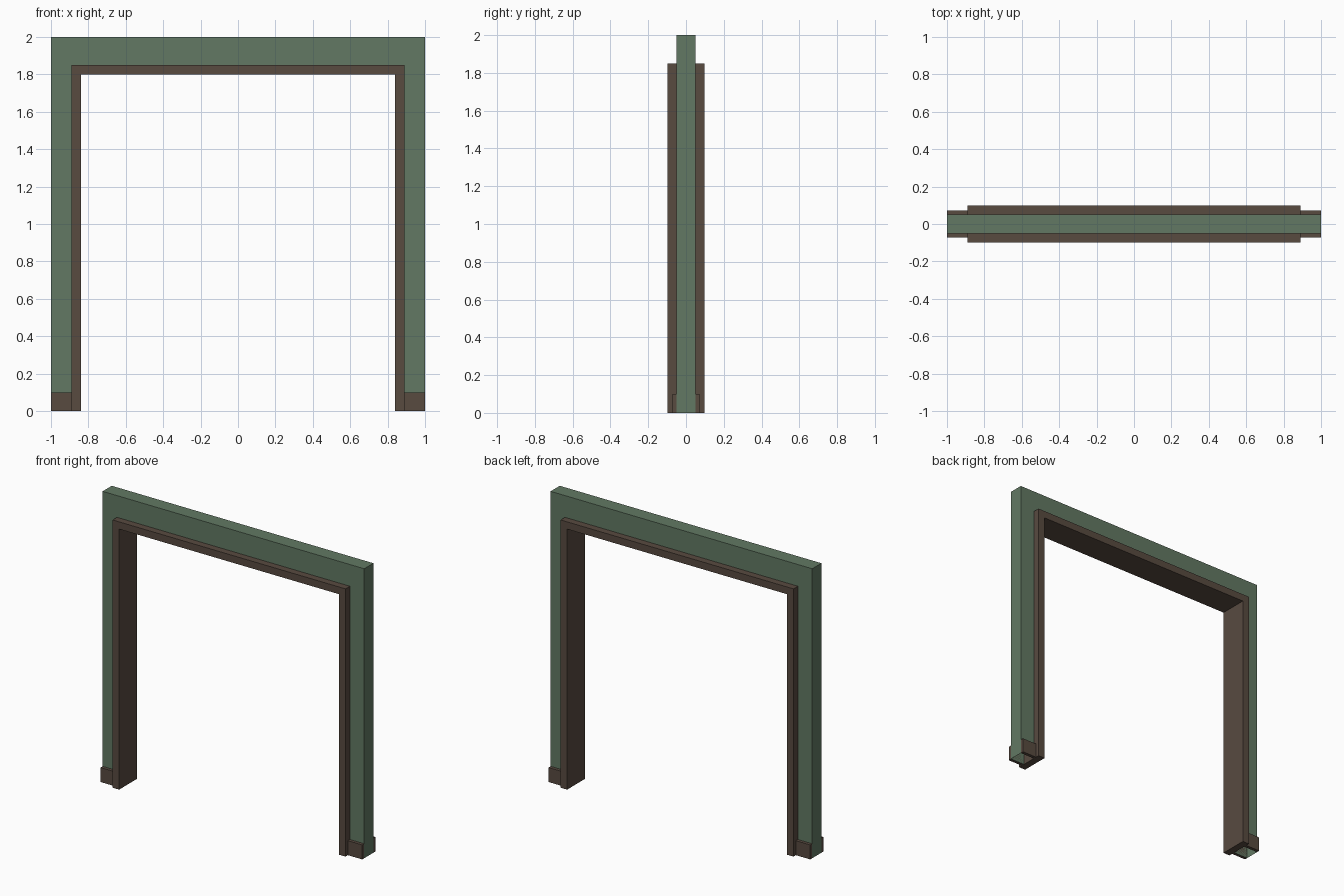
import bpy
import bmesh

if "Cube" in bpy.data.objects:
    bpy.data.objects.remove(bpy.data.objects["Cube"])


def material(name, rgb):
    m = bpy.data.materials.new(name)
    m.diffuse_color = (*rgb, 1)
    m.use_nodes = True
    m.node_tree.nodes["Principled BSDF"].inputs["Base Color"].default_value = m.diffuse_color
    return m


GREEN = material("green wall paint", (0.122, 0.19, 0.125))
BROWN = material("dark brown wood", (0.098, 0.069, 0.051))


def finish(bm, name, mat):
    bmesh.ops.recalc_face_normals(bm, faces=bm.faces)
    me = bpy.data.meshes.new(name)
    bm.to_mesh(me)
    bm.free()
    me.materials.append(mat)
    ob = bpy.data.objects.new(name, me)
    bpy.context.collection.objects.link(ob)
    return ob


def arch(name, mat, outer_x, outer_z, inner_x, inner_z, depth, open_shell=False):
    """Upside-down U extruded along y; an open shell keeps only front, back and outer sides."""
    bm = bmesh.new()
    out = [(-outer_x, 0), (-outer_x, outer_z), (outer_x, outer_z), (outer_x, 0)]
    inn = [(-inner_x, 0), (-inner_x, inner_z), (inner_x, inner_z), (inner_x, 0)]
    rows = [[[bm.verts.new((x, y, z)) for x, z in path] for path in (out, inn)]
            for y in (-depth, depth)]
    (fo, fi), (bo, bi) = rows
    for i in range(3):
        bm.faces.new((fo[i], fo[i + 1], fi[i + 1], fi[i]))
        bm.faces.new((bo[i], bi[i], bi[i + 1], bo[i + 1]))
        bm.faces.new((fo[i], bo[i], bo[i + 1], fo[i + 1]))
        if not open_shell:
            bm.faces.new((fi[i], fi[i + 1], bi[i + 1], bi[i]))
    if not open_shell:
        for i in (0, 3):
            bm.faces.new((fo[i], fi[i], bi[i], bo[i]))
    return finish(bm, name, mat)


def box(name, mat, lo, hi):
    bm = bmesh.new()
    bmesh.ops.create_cube(bm, size=1)
    for v in bm.verts:
        v.co = [(a + b) / 2 + c * (b - a) for a, b, c in zip(lo, hi, v.co)]
    return finish(bm, name, mat)


# Wall around the opening, hollow and open underneath
arch("wall", GREEN, 1.0, 2.0, 0.89, 1.85, 0.05, open_shell=True)

# Door frame lining the opening
arch("door_frame", BROWN, 0.89, 1.85, 0.84, 1.80, 0.098)

# Skirting boards on both faces of both wall stubs
for sx, side in ((-1, "left"), (1, "right")):
    for sy, face in ((-1, "front"), (1, "back")):
        xs, ys = sorted((sx * 0.89, sx * 1.0)), sorted((sy * 0.05, sy * 0.072))
        box(f"skirting_{face}_{side}", BROWN, (xs[0], ys[0], 0), (xs[1], ys[1], 0.1))
